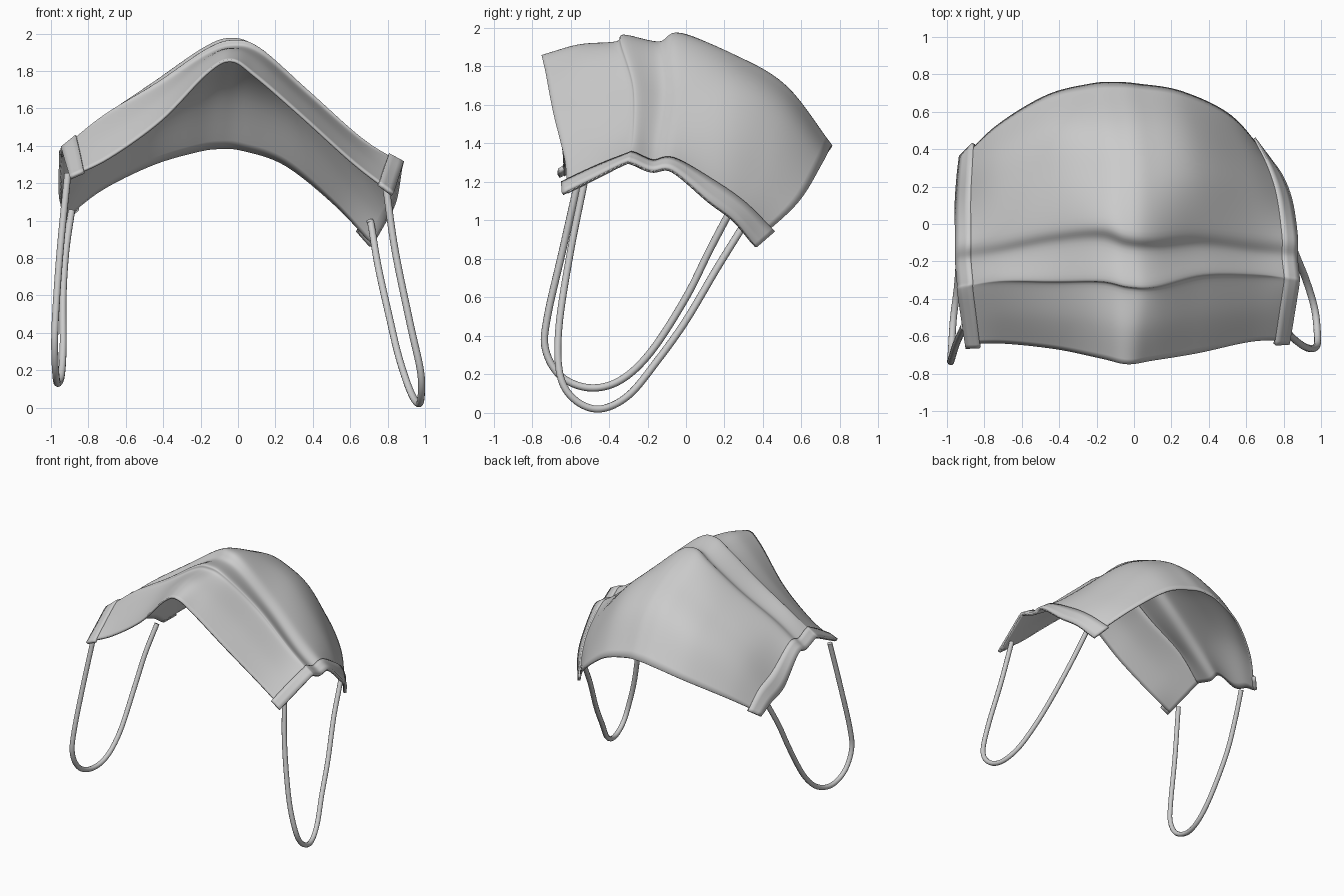
import bpy, bmesh, math
from mathutils import Vector

if "Cube" in bpy.data.objects:
    bpy.data.objects.remove(bpy.data.objects["Cube"])

# One soft grey fabric material
fabric = bpy.data.materials.new("grey fabric")
fabric.use_nodes = True
GREY = (0.6, 0.6, 0.6, 1)
fabric.diffuse_color = GREY
fabric.node_tree.nodes["Principled BSDF"].inputs["Base Color"].default_value = GREY
fabric.node_tree.nodes["Principled BSDF"].inputs["Roughness"].default_value = 0.8

# Shared column positions across the width of the sheet
COLUMNS = (0, .12, .28, .42, .5, .58, .72, .88, 1)


def row(x_min, x_max, ys, zs):
    """One cross-section from the wearer's right side edge to the left."""
    return [Vector((x_min + (x_max - x_min) * f, y, z))
            for f, y, z in zip(COLUMNS, ys, zs)]


def shifted(points, dy, dz):
    """Copy of a section, raised most in the middle and not at the edges."""
    out = []
    for f, p in zip(COLUMNS, points):
        weight = math.sin(math.pi * f) ** 0.5 if 0 < f < 1 else 0
        out.append(p + Vector((0, dy, dz * weight)))
    return out


def catmull(points, steps):
    """Smooth curve through the points."""
    pts = [2 * points[0] - points[1], *points, 2 * points[-1] - points[-2]]
    out = []
    for a, b, c, d in zip(pts, pts[1:], pts[2:], pts[3:]):
        for i in range(steps):
            t = i / steps
            out.append(0.5 * (2 * b + (c - a) * t + (2 * a - 5 * b + 4 * c - d) * t ** 2
                              + (3 * b - a - 3 * c + d) * t ** 3))
    return out + [points[-1]]


def cloth(name, lines, thickness, offset):
    """Smooth thin sheet through neighbouring lines of points."""
    bm = bmesh.new()
    grid = [[bm.verts.new(p) for p in line] for line in lines]
    for left, right in zip(grid, grid[1:]):
        for a, b, c, d in zip(left, right, right[1:], left[1:]):
            bm.faces.new((a, b, c, d))
    mesh = bpy.data.meshes.new(name)
    bm.to_mesh(mesh)
    bm.free()
    mesh.materials.append(fabric)
    obj = bpy.data.objects.new(name, mesh)
    bpy.context.collection.objects.link(obj)
    shell = obj.modifiers.new("cloth thickness", 'SOLIDIFY')
    shell.thickness = thickness
    shell.offset = offset
    bpy.ops.object.select_all(action='DESELECT')
    bpy.context.view_layer.objects.active = obj
    obj.select_set(True)
    bpy.ops.object.shade_smooth_by_angle(angle=math.radians(50))


# Sections of the pleated sheet, front to back
front = row(-.9, .83,
            (-.64, -.64, -.67, -.72, -.75, -.73, -.69, -.63, -.62),
            (1.24, 1.34, 1.54, 1.79, 1.86, 1.77, 1.56, 1.31, 1.15))
under_lip = row(-.94, .88,
                (-.36, -.33, -.33, -.33, -.36, -.36, -.3, -.3, -.32),
                (1.38, 1.54, 1.71, 1.88, 1.93, 1.89, 1.67, 1.42, 1.3))
valley = row(-.95, .87,
             (-.2, -.17, -.12, -.1, -.14, -.15, -.13, -.16, -.18),
             (1.35, 1.52, 1.71, 1.88, 1.93, 1.88, 1.65, 1.4, 1.26))
crown = row(-.95, .84,
            (.1, .2, .25, .25, .25, .25, .25, .2, .12),
            (1.15, 1.46, 1.68, 1.82, 1.86, 1.84, 1.69, 1.37, 1.1))
slope = row(-.94, .79,
            (.25, .38, .5, .52, .52, .52, .49, .39, .25),
            (1.08, 1.36, 1.56, 1.67, 1.7, 1.68, 1.56, 1.25, 1))
back = row(-.93, .72,
           (.34, .53, .69, .75, .76, .75, .71, .58, .35),
           (1.02, 1.17, 1.3, 1.37, 1.39, 1.38, 1.3, 1.09, .88))
panel = shifted([(a + b) / 2 for a, b in zip(front, under_lip)], 0, .02)
lip = shifted(under_lip, .04, .035)
ridge = shifted(valley, .11, .045)
sections = [front, panel, under_lip, lip, valley, ridge, crown, slope, back]

# Mask sheet
lengthwise = [catmull(list(column), 7)
              for column in zip(*[catmull(s, 8) for s in sections])]
cloth("mask_sheet", lengthwise, .014, -1)


def with_tabs(line, length):
    """Extend a line a little past both ends."""
    start = (line[0] - line[1]).normalized() * length
    end = (line[-1] - line[-2]).normalized() * length
    return [line[0] + start, *line, line[-1] + end]


# Folded hems along the side edges, ending in small tabs
for name, lines in (("right_hem", lengthwise[:4]), ("left_hem", lengthwise[-4:])):
    cloth(name, [with_tabs(line, .025) for line in lines], .022, 0)


def tube(name, points, radius):
    """Round cord following a smooth path."""
    path = catmull([Vector(p) for p in points], 8)
    curve = bpy.data.curves.new(name, 'CURVE')
    curve.dimensions = '3D'
    curve.bevel_depth = radius
    curve.bevel_resolution = 3
    curve.use_fill_caps = True
    spline = curve.splines.new('POLY')
    spline.points.add(len(path) - 1)
    for point, p in zip(spline.points, path):
        point.co = (*p, 1)
    spline.use_smooth = True
    curve.materials.append(fabric)
    obj = bpy.data.objects.new(name, curve)
    bpy.context.collection.objects.link(obj)


# Ear loops hanging from the corners
tube("left_ear_loop", [
    (.79, -.53, 1.19), (.84, -.6, .84), (.92, -.66, .45), (.975, -.655, .2),
    (.98, -.58, .07), (.965, -.45, .02), (.92, -.3, .09), (.86, -.15, .27),
    (.81, 0, .48), (.75, .16, .75), (.715, .29, .96), (.705, .31, 1)], .019)
tube("right_ear_loop", [
    (-.91, -.55, 1.25), (-.95, -.64, .85), (-.975, -.72, .5), (-.98, -.73, .33),
    (-.975, -.65, .19), (-.965, -.5, .13), (-.945, -.34, .17), (-.935, -.18, .32),
    (-.935, 0, .6), (-.92, .12, .84), (-.89, .23, 1.05)], .019)
